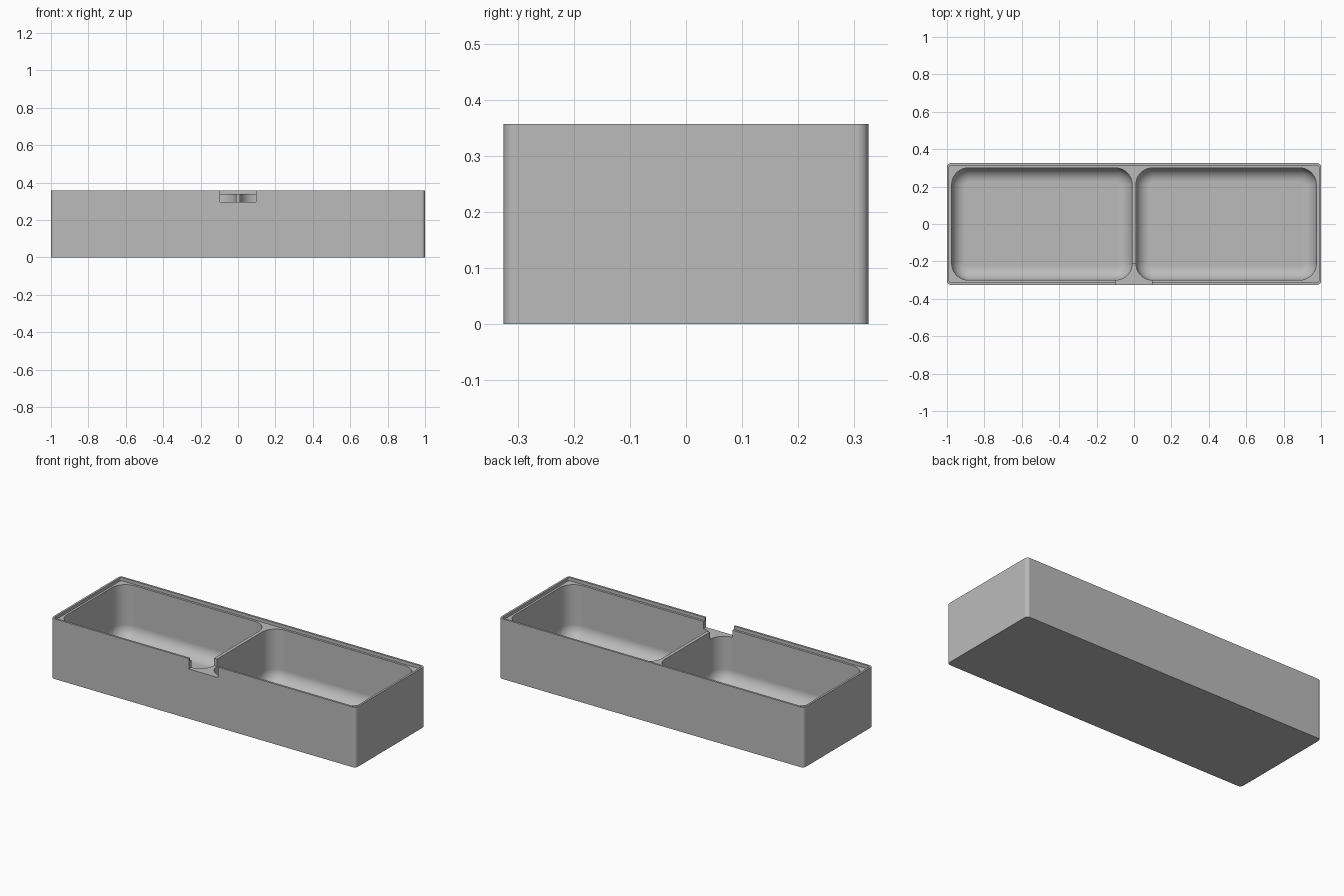
import bpy, bmesh, math

cube = bpy.data.objects.get("Cube")
if cube:
    bpy.data.objects.remove(cube, do_unlink=True)

HX, HY, H = 1.0, 0.325, 0.357      # outer half sizes and height
LEDGE, NOTCH_Z, FLOOR = 0.338, 0.295, 0.025
SEG = 10

grey = bpy.data.materials.new("plain grey")
grey.use_nodes = True
colour = (0.5, 0.5, 0.5, 1)
grey.diffuse_color = colour
grey.node_tree.nodes["Principled BSDF"].inputs["Base Color"].default_value = colour


def rounded_solid(name, cx, rings):
    """Stack rounded rectangles given as (half_x, half_y, radius, z), bottom to top."""
    bm = bmesh.new()
    loops = []
    for hx, hy, r, z in rings:
        loop = []
        for q, (sx, sy) in enumerate([(1, 1), (-1, 1), (-1, -1), (1, -1)]):
            for i in range(SEG + 1):
                a = (q + i / SEG) * math.pi / 2
                loop.append(bm.verts.new((cx + sx * (hx - r) + r * math.cos(a),
                                          sy * (hy - r) + r * math.sin(a), z)))
        loops.append(loop)
    for low, high in zip(loops, loops[1:]):
        for i in range(len(low)):
            j = (i + 1) % len(low)
            bm.faces.new((low[i], low[j], high[j], high[i]))
    bm.faces.new(loops[0][::-1])
    bm.faces.new(loops[-1])
    mesh = bpy.data.meshes.new(name)
    bm.to_mesh(mesh)
    bm.free()
    mesh.materials.append(grey)
    obj = bpy.data.objects.new(name, mesh)
    bpy.context.collection.objects.link(obj)
    return obj


def cut(target, cutter):
    mod = target.modifiers.new("cut", "BOOLEAN")
    mod.operation = "DIFFERENCE"
    mod.solver = "EXACT"
    mod.object = cutter
    bpy.context.view_layer.objects.active = target
    bpy.ops.object.modifier_apply(modifier=mod.name)
    bpy.data.objects.remove(cutter, do_unlink=True)


# Outer body of the tray
tray = rounded_solid("divided_tray", 0, [(HX, HY, 0.02, 0), (HX, HY, 0.02, H)])

# Shallow lid recess inside the rim
cut(tray, rounded_solid("lid_recess", 0, [(HX - 0.012, HY - 0.012, 0.01, LEDGE),
                                          (HX - 0.012, HY - 0.012, 0.01, H + 0.1)]))

# Two compartments with rounded corners and a filleted floor
px, py, corner, fillet = 0.4825, 0.3, 0.09, 0.075
for side in (-1, 1):
    rings = []
    for i in range(SEG + 1):
        a = i / SEG * math.pi / 2
        d = fillet * (1 - math.sin(a))
        rings.append((px - d, py - d, corner - d, FLOOR + fillet * (1 - math.cos(a))))
    rings.append((px, py, corner, H + 0.1))
    cut(tray, rounded_solid("compartment", side * (px + 0.01), rings))

# Finger notch through the front wall and the end of the divider
bpy.ops.mesh.primitive_cube_add(size=1)
notch = bpy.context.object
notch.scale = (0.19, 0.29, 0.3)
notch.location = (0, -0.21 - 0.145, NOTCH_Z + 0.15)
notch.data.materials.append(grey)
bpy.context.view_layer.update()
cut(tray, notch)

# Smooth the fillets, keep the edges crisp
bpy.ops.object.select_all(action="DESELECT")
tray.select_set(True)
bpy.context.view_layer.objects.active = tray
bpy.ops.object.shade_smooth_by_angle(angle=math.radians(30))
weighted = tray.modifiers.new("weighted_normals", "WEIGHTED_NORMAL")
weighted.keep_sharp = True
